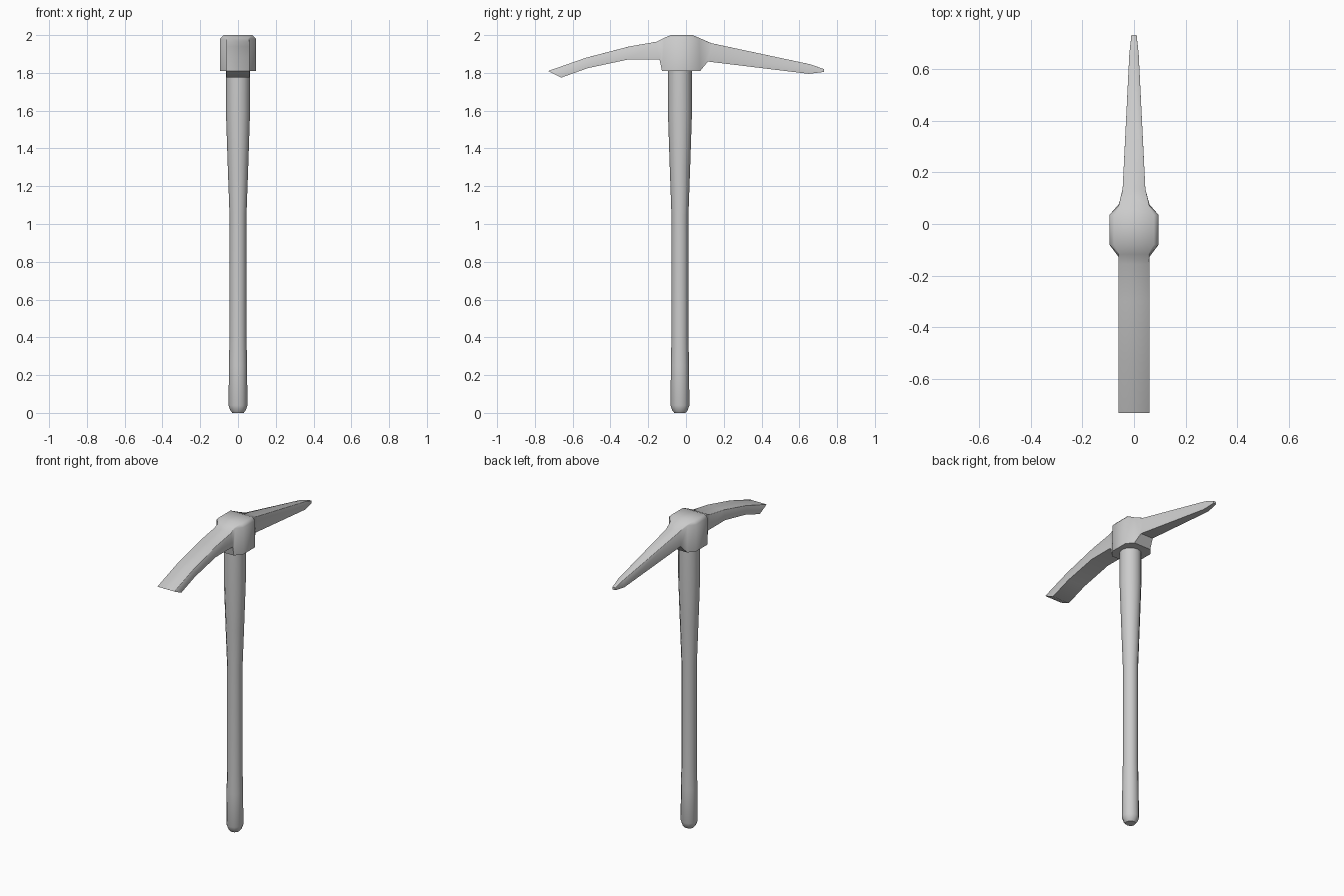
import bpy, bmesh, math

if "Cube" in bpy.data.objects:
    bpy.data.objects.remove(bpy.data.objects["Cube"])


def loft(name, rings, angle):
    """Skin a list of equal-length vertex rings and cap both ends."""
    bm = bmesh.new()
    loops = [[bm.verts.new(p) for p in ring] for ring in rings]
    n = len(rings[0])
    for a, b in zip(loops, loops[1:]):
        for i in range(n):
            j = (i + 1) % n
            bm.faces.new((a[i], a[j], b[j], b[i]))
    bm.faces.new(loops[0])
    bm.faces.new(loops[-1])
    bmesh.ops.recalc_face_normals(bm, faces=bm.faces)
    mesh = bpy.data.meshes.new(name)
    bm.to_mesh(mesh)
    bm.free()
    ob = bpy.data.objects.new(name, mesh)
    bpy.context.collection.objects.link(ob)
    bpy.ops.object.select_all(action='DESELECT')
    bpy.context.view_layer.objects.active = ob
    ob.select_set(True)
    bpy.ops.object.shade_smooth_by_angle(angle=math.radians(angle))
    return ob


# Handle: round shaft, swelling at the grip end and under the head
SIDES = 12
CENTRE_Y = -0.032
profile = [(0.03, 0.0), (0.041, 0.014), (0.05, 0.04), (0.048, 0.25), (0.045, 0.4),
           (0.045, 1.05), (0.054, 1.3), (0.064, 1.6), (0.064, 1.85)]
rings = [[(r * math.cos(math.tau * i / SIDES),
           CENTRE_Y + r * math.sin(math.tau * i / SIDES), z) for i in range(SIDES)]
         for r, z in profile]
loft("handle", rings, 50)

# Head: sections from the flat adze edge, through the eye, to the pick point
# (top y, top z, bottom y, bottom z, half width, top chamfer)
sections = [
    (-0.73, 1.81, -0.66, 1.775, 0.06, 0),
    (-0.53, 1.88, -0.52, 1.825, 0.06, 0),
    (-0.30, 1.94, -0.31, 1.87, 0.06, 0),
    (-0.155, 1.965, -0.14, 1.87, 0.06, 0),
    (-0.117, 1.985, -0.127, 1.81, 0.06, 0.005),
    (-0.08, 2.0, -0.08, 1.81, 0.095, 0.018),
    (0.035, 2.0, 0.035, 1.81, 0.095, 0.018),
    (0.07, 1.985, 0.075, 1.81, 0.06, 0.005),
    (0.135, 1.957, 0.116, 1.86, 0.044, 0),
    (0.66, 1.845, 0.65, 1.795, 0.018, 0),
    (0.73, 1.82, 0.73, 1.805, 0.01, 0),
]
rings = []
for yt, zt, yb, zb, w, c in sections:
    c = max(c, 0.0005)
    rings.append([(-w, yb, zb), (w, yb, zb), (w, yt, zt - c),
                  (w - c, yt, zt), (c - w, yt, zt), (-w, yt, zt - c)])
loft("head", rings, 48)
